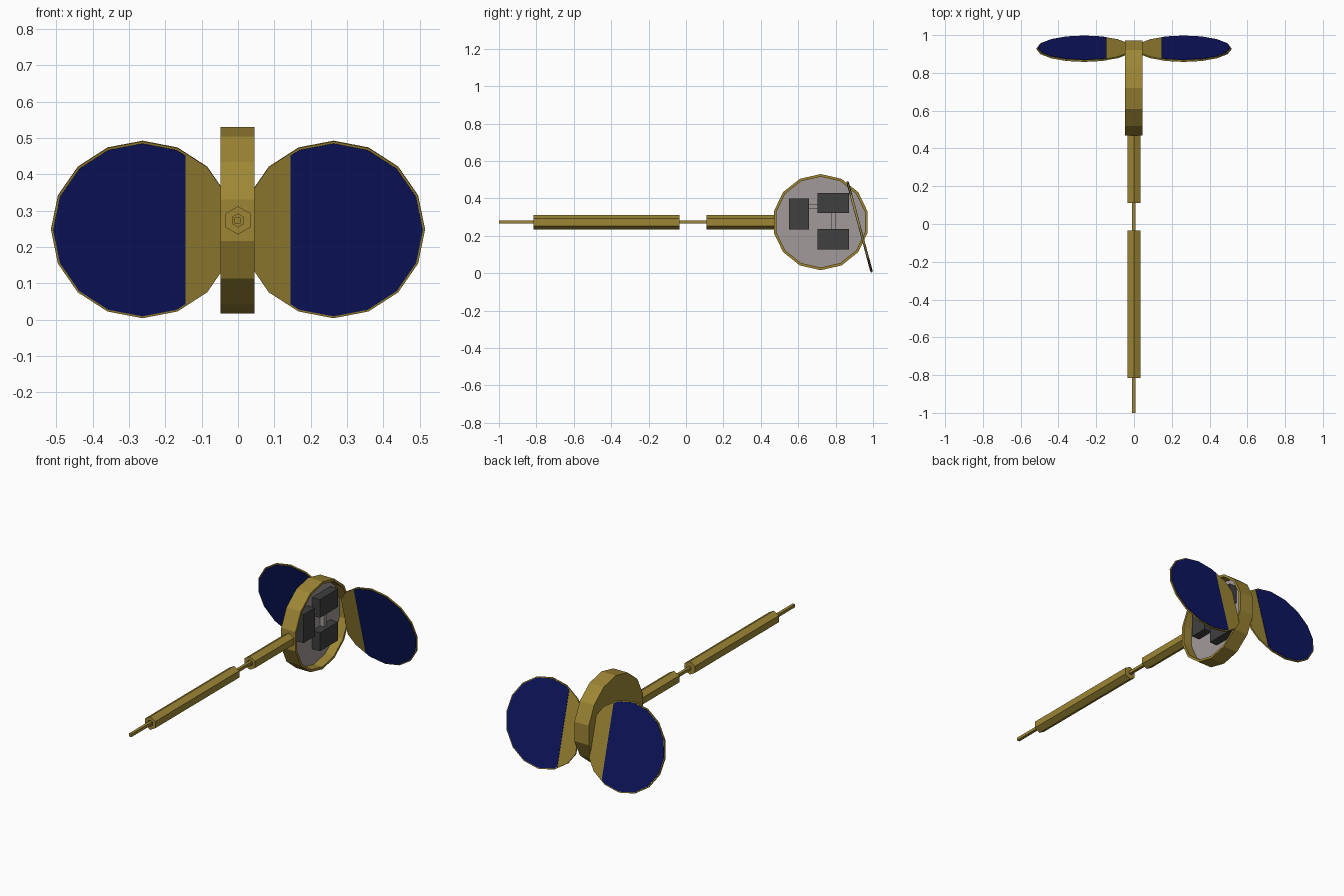
import bpy, bmesh, math
from mathutils import Matrix, Vector

if "Cube" in bpy.data.objects:
    bpy.data.objects.remove(bpy.data.objects["Cube"])


def material(name, rgb):
    m = bpy.data.materials.new(name)
    m.diffuse_color = (*rgb, 1)
    m.use_nodes = True
    m.node_tree.nodes["Principled BSDF"].inputs["Base Color"].default_value = m.diffuse_color
    return m


GOLD = material("gold", (0.34, 0.24, 0.035))
BLUE = material("solar_blue", (0.004, 0.008, 0.12))
PALE = material("pale_grey", (0.36, 0.32, 0.32))
DARK = material("dark_grey", (0.05, 0.05, 0.05))


def finish(bm, name, mat):
    bmesh.ops.recalc_face_normals(bm, faces=bm.faces[:])
    me = bpy.data.meshes.new(name)
    bm.to_mesh(me)
    bm.free()
    me.materials.append(mat)
    ob = bpy.data.objects.new(name, me)
    bpy.context.collection.objects.link(ob)
    return ob


def lathe(name, mat, axis, centre, profile, sides, phase=0.0):
    """Faceted turned solid: profile of (position along axis, radius)."""
    bm = bmesh.new()
    rings = []
    for t, r in profile:
        ring = []
        for i in range(sides):
            a = phase + 2 * math.pi * i / sides
            u, z = r * math.cos(a), r * math.sin(a)
            p = (t, u, z) if axis == 'X' else (u, t, z)
            ring.append(bm.verts.new(Vector(p) + Vector(centre)))
        rings.append(ring)
    for a, b in zip(rings, rings[1:]):
        for i in range(sides):
            j = (i + 1) % sides
            bm.faces.new((a[i], a[j], b[j], b[i]))
    bm.faces.new(rings[0])
    bm.faces.new(rings[-1])
    return finish(bm, name, mat)


def box(name, mat, x, y, z):
    bm = bmesh.new()
    bmesh.ops.create_cube(bm, size=1)
    for v in bm.verts:
        v.co = [(lo + hi) / 2 + c * (hi - lo) for c, (lo, hi) in zip(v.co, (x, y, z))]
    return finish(bm, name, mat)


def wing(name, mat, radius, thick, cut_x):
    """Tilted disc with its inner side cut straight, mirrored across x."""
    bm = bmesh.new()
    bmesh.ops.create_cone(bm, cap_ends=True, segments=16, radius1=radius,
                          radius2=radius, depth=thick)
    bm.transform(Matrix.Translation((0.263, 0.928, 0.248))
                 @ Matrix.Rotation(math.radians(105), 4, 'X'))
    res = bmesh.ops.bisect_plane(bm, geom=bm.verts[:] + bm.edges[:] + bm.faces[:],
                                 plane_co=(cut_x, 0, 0), plane_no=(1, 0, 0), clear_inner=True)
    edges = [e for e in res["geom_cut"] if isinstance(e, bmesh.types.BMEdge)]
    bmesh.ops.holes_fill(bm, edges=edges, sides=0)
    ob = finish(bm, name, mat)
    ob.modifiers.new("mirror", 'MIRROR').use_mirror_merge = False


# Drum body: closed on the left, open tray on the right
HUB = (-0.002, 0.72, 0.273)
lathe("drum_body", GOLD, 'X', HUB,
      [(-0.046, 0.257), (0.047, 0.257), (0.047, 0.243), (-0.012, 0.243)], 14, math.pi / 14)
lathe("tray_panel", PALE, 'X', HUB, [(-0.011, 0.242), (-0.008, 0.242)], 14, math.pi / 14)

# Equipment boxes and the ducts joining them
for i, (y, z) in enumerate([((0.55, 0.657), (0.233, 0.40)),
                            ((0.703, 0.872), (0.323, 0.43)),
                            ((0.703, 0.872), (0.127, 0.235))]):
    box(f"equipment_box_{i + 1}", DARK, (-0.01, 0.04), y, z)
box("duct_upper", PALE, (-0.01, 0.015), (0.65, 0.71), (0.343, 0.366))
box("duct_rear", PALE, (-0.01, 0.015), (0.777, 0.80), (0.23, 0.33))

# Boom: two hexagonal sleeves with recessed front ends on a thin square rod
for name, y0, y1 in (("boom_sleeve_rear", 0.11, 0.475), ("boom_sleeve_front", -0.815, -0.035)):
    lathe(name, GOLD, 'Y', (0, 0, 0.273),
          [(y0 + 0.02, 0.018), (y0, 0.018), (y0, 0.039), (y1, 0.039)], 6, math.pi / 2)
lathe("boom_rod", GOLD, 'Y', (-0.001, 0, 0.273), [(-1, 0.012), (0.2, 0.012)], 4, math.pi / 4)

# Solar wings: gold plate with a blue cell layer showing on both faces
wing("wing_plate", GOLD, 0.252, 0.008, 0.044)
wing("wing_solar_cells", BLUE, 0.246, 0.013, 0.145)
